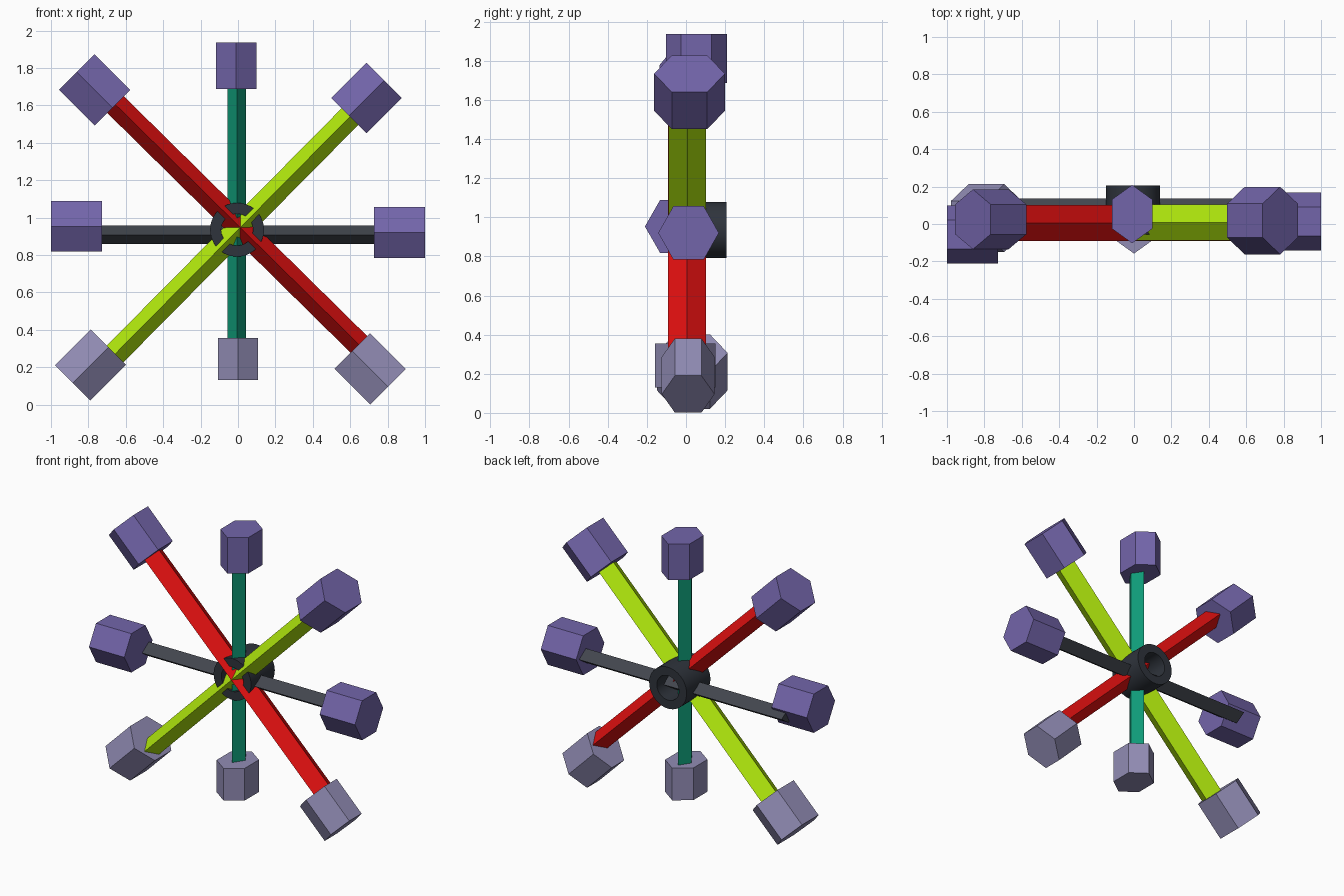
import bpy, bmesh, math
from mathutils import Vector

if "Cube" in bpy.data.objects:
    bpy.data.objects.remove(bpy.data.objects["Cube"])


def material(name, rgb):
    m = bpy.data.materials.new(name)
    m.diffuse_color = (*rgb, 1)
    m.use_nodes = True
    m.node_tree.nodes["Principled BSDF"].inputs["Base Color"].default_value = m.diffuse_color
    return m


PURPLE = material("purple", (0.171, 0.130, 0.402))
LAVENDER = material("lavender", (0.283, 0.262, 0.456))
RED = material("red", (0.752, 0.005, 0.005))
LIME = material("lime", (0.445, 0.823, 0.004))
GREEN = material("green", (0.005, 0.328, 0.188))
CHARCOAL = material("charcoal", (0.054, 0.061, 0.076))
HUB = material("hub_dark", (0.028, 0.034, 0.045))


def finish(name, bm, mat):
    bmesh.ops.recalc_face_normals(bm, faces=bm.faces)
    mesh = bpy.data.meshes.new(name)
    bm.to_mesh(mesh)
    bm.free()
    mesh.materials.append(mat)
    obj = bpy.data.objects.new(name, mesh)
    bpy.context.collection.objects.link(obj)
    return obj


def prism(name, start, end, sides, half_w, half_y, mat):
    """Capped prism between two points in an xz plane, corners pointing to +-y."""
    start, end = Vector(start), Vector(end)
    y = Vector((0, 1, 0))
    n = (end - start).normalized().cross(y)
    angles = [2 * math.pi * i / sides for i in range(sides)]
    scale = half_w / max(math.sin(a) for a in angles)
    bm = bmesh.new()
    rings = [[bm.verts.new(p + y * half_y * math.cos(a) + n * scale * math.sin(a))
              for a in angles] for p in (start, end)]
    for i in range(sides):
        j = (i + 1) % sides
        bm.faces.new((rings[0][i], rings[0][j], rings[1][j], rings[1][i]))
    for ring in rings:
        bm.faces.new(ring)
    return finish(name, bm, mat)


# Diamond-section spokes
prism("red_spoke", (-0.74, 0.005, 1.688), (0.715, 0.005, 0.254), 4, 0.063, 0.096, RED)
prism("lime_spoke", (-0.74, 0.007, 0.187), (0.69, 0.007, 1.632), 4, 0.063, 0.096, LIME)
prism("green_spoke", (-0.006, 0.02, 0.25), (-0.006, 0.02, 1.80), 4, 0.05, 0.075, GREEN)
prism("dark_spoke", (-0.83, 0.06, 0.908), (0.83, 0.06, 0.908), 4, 0.05, 0.075, CHARCOAL)

# Hexagonal end weights: centre, direction angle, length, half width, half depth
weights = [
    ("upper_left_weight", (-0.766, 0.025, 1.683), 135, 0.27, 0.134, 0.160, PURPLE),
    ("upper_right_weight", (0.687, 0.018, 1.639), 45, 0.268, 0.133, 0.181, PURPLE),
    ("lower_left_weight", (-0.789, 0.032, 0.211), 45, 0.27, 0.134, 0.181, LAVENDER),
    ("lower_right_weight", (0.706, 0.011, 0.191), 135, 0.27, 0.134, 0.135, LAVENDER),
    ("left_weight", (-0.864, -0.055, 0.953), 0, 0.272, 0.135, 0.155, PURPLE),
    ("right_weight", (0.864, 0.013, 0.92), 0, 0.272, 0.137, 0.155, PURPLE),
    ("top_weight", (-0.01, 0.053, 1.812), 90, 0.25, 0.108, 0.156, PURPLE),
    ("bottom_weight", (0.0, -0.003, 0.243), 90, 0.224, 0.108, 0.155, LAVENDER),
]
for name, centre, deg, length, half_w, half_y, mat in weights:
    a = math.radians(deg)
    half = Vector((math.cos(a), 0, math.sin(a))) * length / 2
    c = Vector(centre)
    prism(name, c - half, c + half, 6, half_w, half_y, mat)

# Hollow hub: rectangular profile revolved about the y axis
bm = bmesh.new()
N = 48
profile = [(0.144, -0.055), (0.144, 0.206), (0.085, 0.206), (0.085, -0.055)]
rings = [[bm.verts.new((-0.005 + r * math.cos(2 * math.pi * i / N), y,
                        0.935 + r * math.sin(2 * math.pi * i / N)))
          for r, y in profile] for i in range(N)]
for i in range(N):
    p, q = rings[i], rings[(i + 1) % N]
    for k in range(4):
        m = (k + 1) % 4
        bm.faces.new((p[k], p[m], q[m], q[k]))
hub = finish("hub_ring", bm, HUB)
bpy.context.view_layer.objects.active = hub
hub.select_set(True)
bpy.ops.object.shade_smooth_by_angle(angle=math.radians(30))
